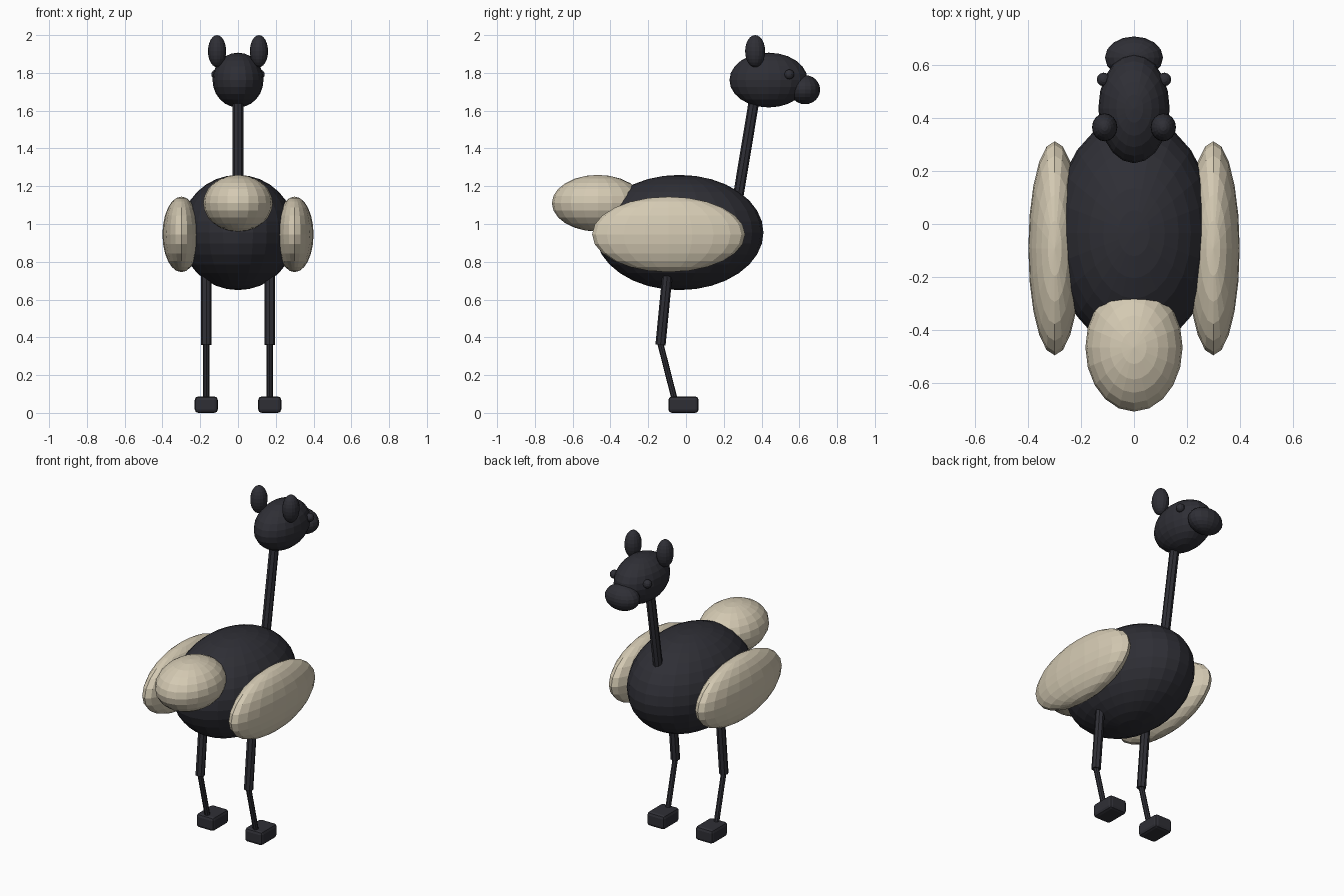
import bpy
from mathutils import Vector

if "Cube" in bpy.data.objects:
    bpy.data.objects.remove(bpy.data.objects["Cube"])


def material(name, rgb):
    m = bpy.data.materials.new(name)
    m.diffuse_color = (*rgb, 1)
    m.use_nodes = True
    m.node_tree.nodes["Principled BSDF"].inputs["Base Color"].default_value = m.diffuse_color
    return m


DARK = material("charcoal", (0.028, 0.028, 0.036))
CREAM = material("cream", (0.66, 0.59, 0.45))


def finish(name, mat):
    ob = bpy.context.object
    ob.name = name
    ob.data.materials.append(mat)
    return ob


def ellipsoid(name, centre, radii, mat, segments=16, rings=8):
    bpy.ops.mesh.primitive_uv_sphere_add(segments=segments, ring_count=rings,
                                         radius=1, location=centre)
    bpy.context.object.scale = radii
    return finish(name, mat)


def rod(name, start, end, radius, mat, sides=8):
    a, b = Vector(start), Vector(end)
    bpy.ops.mesh.primitive_cylinder_add(vertices=sides, radius=radius,
                                        depth=(b - a).length, location=(a + b) / 2)
    bpy.context.object.rotation_euler = (b - a).to_track_quat('Z', 'Y').to_euler()
    return finish(name, mat)


# Body, tail, neck
ellipsoid("body", (0, -0.035, 0.955), (0.305, 0.445, 0.305), DARK, 24, 16)
ellipsoid("tail", (0, -0.467, 1.11), (0.184, 0.243, 0.15), CREAM, 20, 12)
rod("neck", (0, 0.272, 1.12), (0, 0.363, 1.67), 0.028, DARK)

# Head and snout
ellipsoid("head", (0, 0.437, 1.762), (0.135, 0.207, 0.145), DARK, 20, 12)
ellipsoid("snout", (0, 0.63, 1.711), (0.11, 0.08, 0.077), DARK, 16, 12)

# Paired parts
for side, s in (("left", -1), ("right", 1)):
    ellipsoid(side + "_wing", (s * 0.3, -0.092, 0.945), (0.1, 0.405, 0.2), CREAM, 20, 12)
    ellipsoid(side + "_ear", (s * 0.111, 0.366, 1.915), (0.048, 0.053, 0.085), DARK, 16, 12)
    ellipsoid(side + "_eye", (s * 0.115, 0.547, 1.792), (0.026, 0.026, 0.026), DARK, 12, 8)
    rod(side + "_upper_leg", (s * 0.168, -0.092, 0.8), (s * 0.168, -0.135, 0.36), 0.027, DARK)
    rod(side + "_lower_leg", (s * 0.168, -0.135, 0.365), (s * 0.168, -0.06, 0.07), 0.016, DARK)

    # Foot block with rounded edges
    bpy.ops.mesh.primitive_cube_add(size=1, location=(s * 0.168, -0.013, 0.0435))
    foot = bpy.context.object
    foot.scale = (0.122, 0.16, 0.087)
    bpy.ops.object.transform_apply(location=False, rotation=False, scale=True)
    finish(side + "_foot", DARK)
    bevel = foot.modifiers.new("rounded_edges", 'BEVEL')
    bevel.width = 0.018
    bevel.segments = 2
